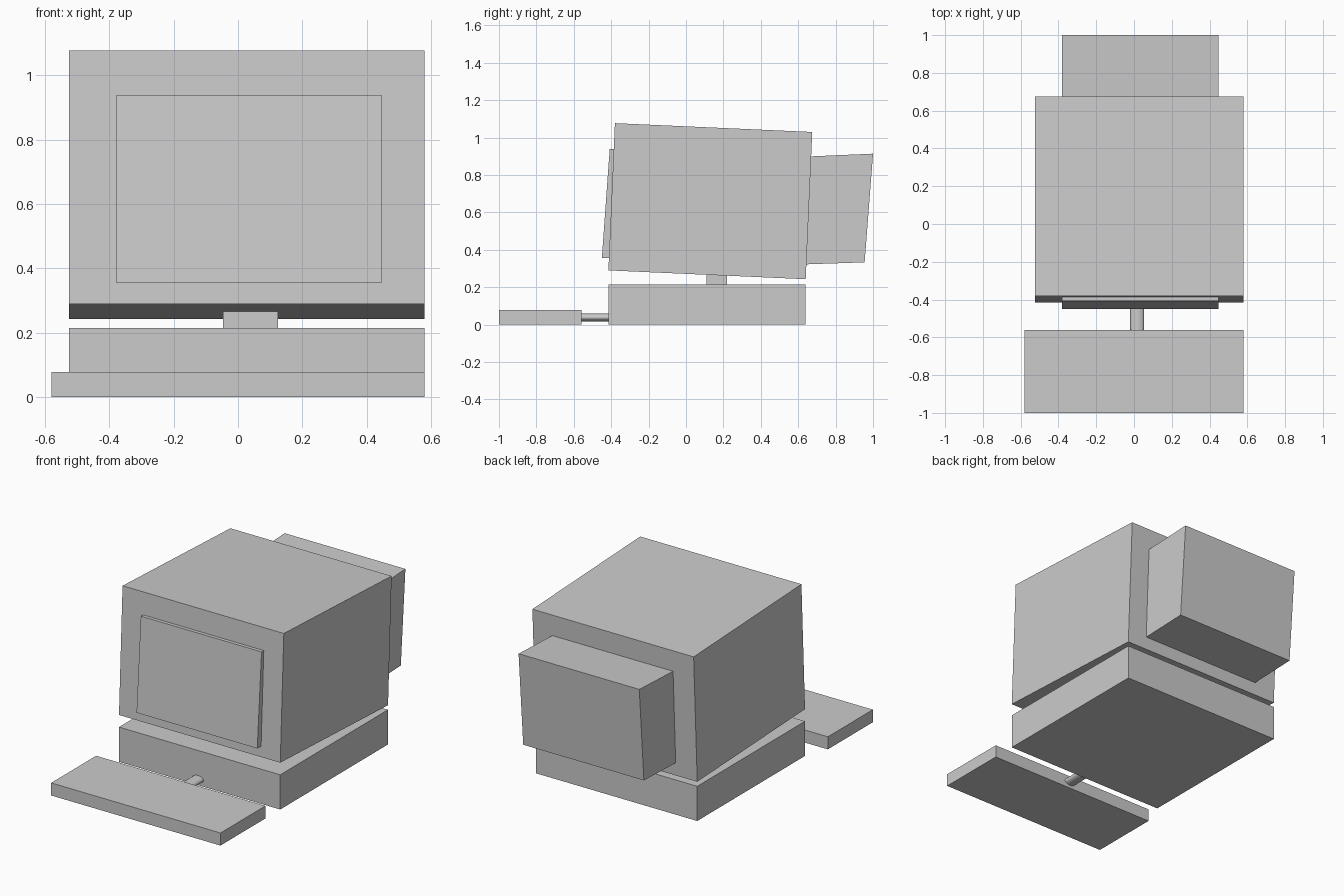
import bpy, bmesh, math

if "Cube" in bpy.data.objects:
    bpy.data.objects.remove(bpy.data.objects["Cube"])


def extrude_profile(name, yz, x0, x1):
    """Extrude a side profile given in (y, z) across x."""
    bm = bmesh.new()
    face = bm.faces.new([bm.verts.new((x0, y, z)) for y, z in yz])
    out = bmesh.ops.extrude_face_region(bm, geom=[face])
    verts = [v for v in out["geom"] if isinstance(v, bmesh.types.BMVert)]
    bmesh.ops.translate(bm, verts=verts, vec=(x1 - x0, 0, 0))
    bmesh.ops.recalc_face_normals(bm, faces=bm.faces)
    mesh = bpy.data.meshes.new(name)
    bm.to_mesh(mesh)
    bm.free()
    obj = bpy.data.objects.new(name, mesh)
    bpy.context.collection.objects.link(obj)
    return obj


def box(name, x0, x1, y0, y1, z0, z1):
    return extrude_profile(name, [(y0, z0), (y1, z0), (y1, z1), (y0, z1)], x0, x1)


# Keyboard and computer case
box("keyboard", -0.58, 0.58, -1.0, -0.56, 0.0, 0.078)
box("computer_case", -0.525, 0.58, -0.415, 0.64, 0.0, 0.215)

# Flattened cable joining keyboard and case
bpy.ops.mesh.primitive_cylinder_add(vertices=24, radius=1, depth=1,
                                    location=(0.017, -0.4875, 0.039),
                                    rotation=(math.pi / 2, 0, 0))
cable = bpy.context.object
cable.name = "keyboard_cable"
cable.scale = (0.037, 0.021, 0.155)
bpy.ops.object.transform_apply(location=False, rotation=True, scale=True)
bpy.ops.object.shade_smooth_by_angle(angle=math.radians(40))

# Monitor stand
box("monitor_neck", -0.047, 0.125, 0.11, 0.22, 0.21, 0.275)

# Monitor shell, leaning back
extrude_profile("monitor_shell",
                [(-0.415, 0.29), (0.64, 0.243), (0.675, 1.03), (-0.38, 1.077)],
                -0.525, 0.58)

# Raised screen, slightly thicker at the bottom
extrude_profile("screen",
                [(-0.45, 0.356), (-0.40, 0.356), (-0.375, 0.938), (-0.408, 0.938)],
                -0.38, 0.447)

# Tube housing at the rear
extrude_profile("rear_housing",
                [(0.63, 0.322), (0.955, 0.333), (1.0, 0.914), (0.655, 0.899)],
                -0.38, 0.447)
